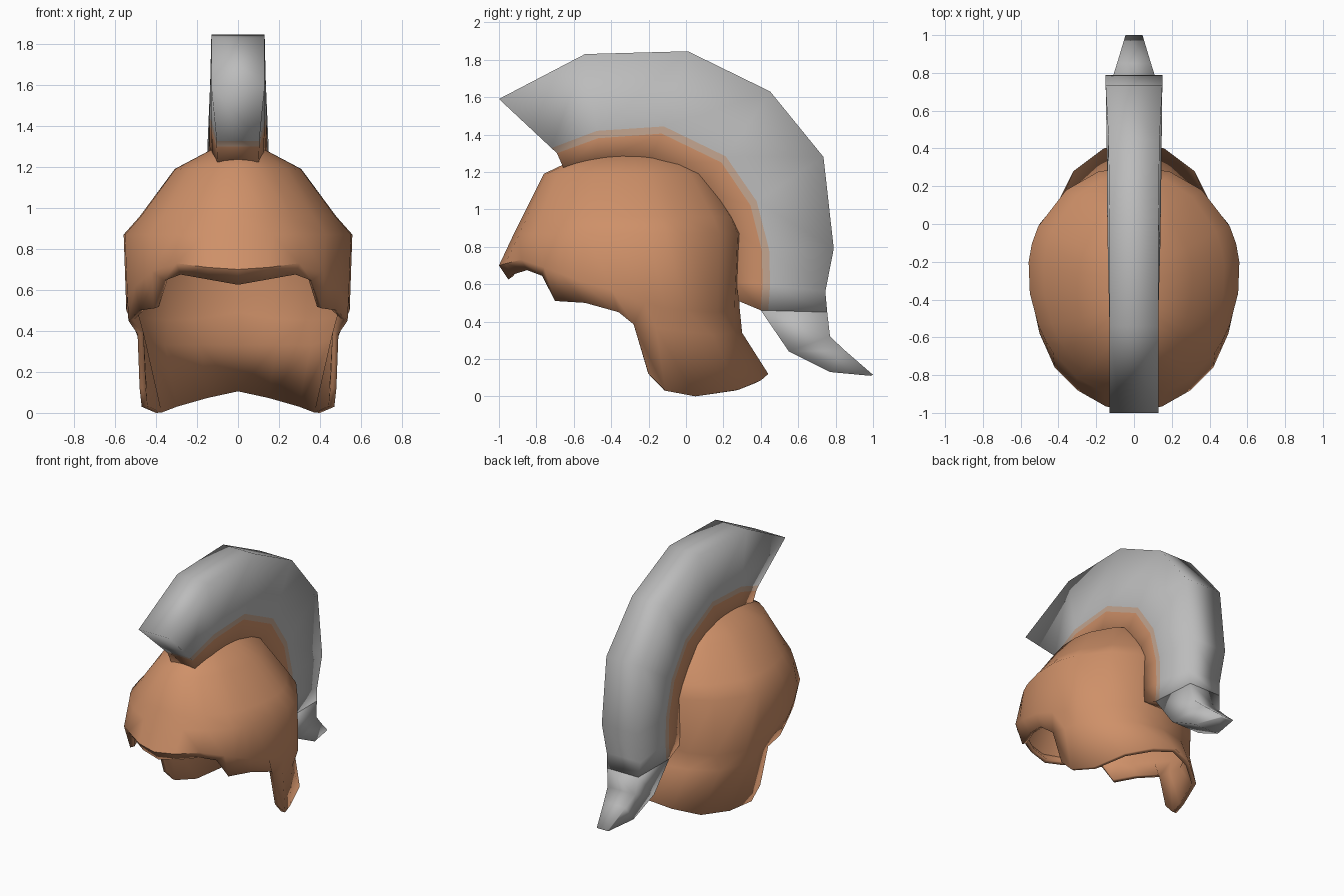
import bpy, bmesh, math

if "Cube" in bpy.data.objects:
    bpy.data.objects.remove(bpy.data.objects["Cube"])


def material(name, rgb):
    m = bpy.data.materials.new(name)
    m.diffuse_color = (*rgb, 1)
    m.use_nodes = True
    m.node_tree.nodes["Principled BSDF"].inputs["Base Color"].default_value = m.diffuse_color
    return m


BRONZE = material("bronze", (0.62, 0.28, 0.14))
BLEND = material("faded bronze", (0.55, 0.38, 0.28))
GREY = material("plume grey", (0.50, 0.50, 0.50))


def make_object(name, bm, mats, angle):
    mesh = bpy.data.meshes.new(name)
    bm.to_mesh(mesh)
    bm.free()
    ob = bpy.data.objects.new(name, mesh)
    bpy.context.collection.objects.link(ob)
    for m in mats:
        mesh.materials.append(m)
    bpy.ops.object.select_all(action='DESELECT')
    ob.select_set(True)
    bpy.context.view_layer.objects.active = ob
    bpy.ops.object.shade_smooth_by_angle(angle=math.radians(angle))
    return ob


# Helmet shell: half of it, columns run from the front centre to the back centre
ANGLES = [0, 17, 33, 50, 57, 65, 80, 95, 105, 115, 140, 160, 180]
# dome rings: height, front y, widest y, back y, half width
DOME = [(1.285, -0.56, -0.30, -0.03, 0.13),
        (1.19, -0.76, -0.30, 0.12, 0.31),
        (0.96, -0.875, -0.27, 0.27, 0.48),
        (0.87, -0.92, -0.25, 0.31, 0.56)]
# brow and temple line
BROW = [(0, -1.0, .70), (.15, -.965, .71), (.30, -.88, .73), (.42, -.76, .69),
        (.455, -.68, .66), (.50, -.58, .62), (.54, -.40, .57), (.545, -.22, .50),
        (.53, -.11, .47), (.50, 0, .46), (.36, .17, .45), (.19, .26, .46), (0, .285, .49)]
# eye and cheek rim, continuing as the nape line
RIM = [(0, -.95, .625), (.14, -.93, .65), (.28, -.85, .675), (.36, -.77, .645),
       (.41, -.70, .51), (.48, -.54, .50), (.535, -.36, .45), (.49, -.28, .385),
       (.485, -.16, .365), (.48, -.04, .35), (.38, .14, .33), (.20, .26, .34), (0, .30, .34)]
# lower edge of the neck guard, only the last columns
NECK = [(.48, -.20, .12), (.47, -.11, .03), (.40, .05, 0), (.32, .28, .035),
        (.16, .40, .085), (0, .44, .12)]

bm = bmesh.new()
rows = []
for z, front, mid, back, width in DOME:
    row = []
    for a in ANGLES:
        s, c = math.sin(math.radians(a)), math.cos(math.radians(a))
        y = mid + c * ((front - mid) if c > 0 else (mid - back))
        row.append(bm.verts.new((width * s if 0 < a < 180 else 0, y, z)))
    rows.append(row)
for table in (BROW, RIM):
    rows.append([bm.verts.new(p) for p in table])
first = len(ANGLES) - len(NECK)
rows.append([None] * first + [bm.verts.new(p) for p in NECK])
apex = bm.verts.new((0, -0.28, 1.315))
for j in range(len(ANGLES) - 1):
    bm.faces.new((apex, rows[0][j], rows[0][j + 1]))
    for up, low in zip(rows, rows[1:]):
        if low[j]:
            bm.faces.new((up[j], low[j], low[j + 1], up[j + 1]))
shell = make_object("helmet_shell", bm, [BRONZE], 50)
mirror = shell.modifiers.new("mirror", 'MIRROR')
mirror.use_clip = True
solid = shell.modifiers.new("thickness", 'SOLIDIFY')
solid.thickness = 0.03
solid.offset = -1


def loft(name, sections, bands, mats):
    """Symmetric loft: each section is a list of (half width, y, z) from inside to outside."""
    bm = bmesh.new()
    loops = []
    for sec in sections:
        right = [bm.verts.new(p) for p in sec]
        left = [bm.verts.new((-x, y, z)) for x, y, z in sec]
        loops.append(right + left[::-1])
    n = len(loops[0])
    h = n // 2
    for a, b in zip(loops, loops[1:]):
        for k in range(n):
            f = bm.faces.new((a[k], a[(k + 1) % n], b[(k + 1) % n], b[k]))
            side = k if k < h - 1 else n - 2 - k
            f.material_index = bands[side] if k not in (h - 1, n - 1) else bands[-1]
    for lp in (loops[0], loops[-1]):
        for k in range(h - 1):
            f = bm.faces.new((lp[k], lp[k + 1], lp[n - 2 - k], lp[n - 1 - k]))
            f.material_index = bands[k]
    bmesh.ops.recalc_face_normals(bm, faces=bm.faces)
    return make_object(name, bm, mats, 100)


# Crest: inner edge, colour border and outer edge (y, z), then inner and outer half width
CREST = [((-.65, 1.21), (-.69, 1.30), (-1.0, 1.59), .10, .13),
         ((-.48, 1.25), (-.47, 1.38), (-.54, 1.83), .125, .13),
         ((-.20, 1.25), (-.13, 1.405), (.01, 1.845), .135, .13),
         ((.07, 1.10), (.19, 1.25), (.45, 1.63), .14, .135),
         ((.20, .93), (.345, 1.02), (.735, 1.28), .14, .15),
         ((.25, .77), (.405, .78), (.79, .79), .14, .15),
         ((.27, .61), (.41, .60), (.745, .56), .14, .14),
         ((.28, .51), (.40, .46), (.755, .45), .14, .13)]
sections = []
for inner, border, outer, wi, wo in CREST:
    run = math.dist(border, outer)
    fade = [b + (o - b) * 0.04 / run for b, o in zip(border, outer)]
    sections.append([(wi, *inner), (wi + .004, *border), (wi + .004, *fade), (wo, *outer)])
loft("crest", sections, [0, 1, 2, 2], [BRONZE, BLEND, GREY])

# Crest tail: tapers to a point behind the neck
TAIL = [[(.142, .40, .46), (.13, .755, .45)],
        [(.12, .55, .24), (.115, .77, .32)],
        [(.10, .77, .13), (.09, .85, .245)],
        [(.045, .985, .11), (.045, 1.0, .115)]]
loft("crest_tail", TAIL, [0, 0], [GREY])
